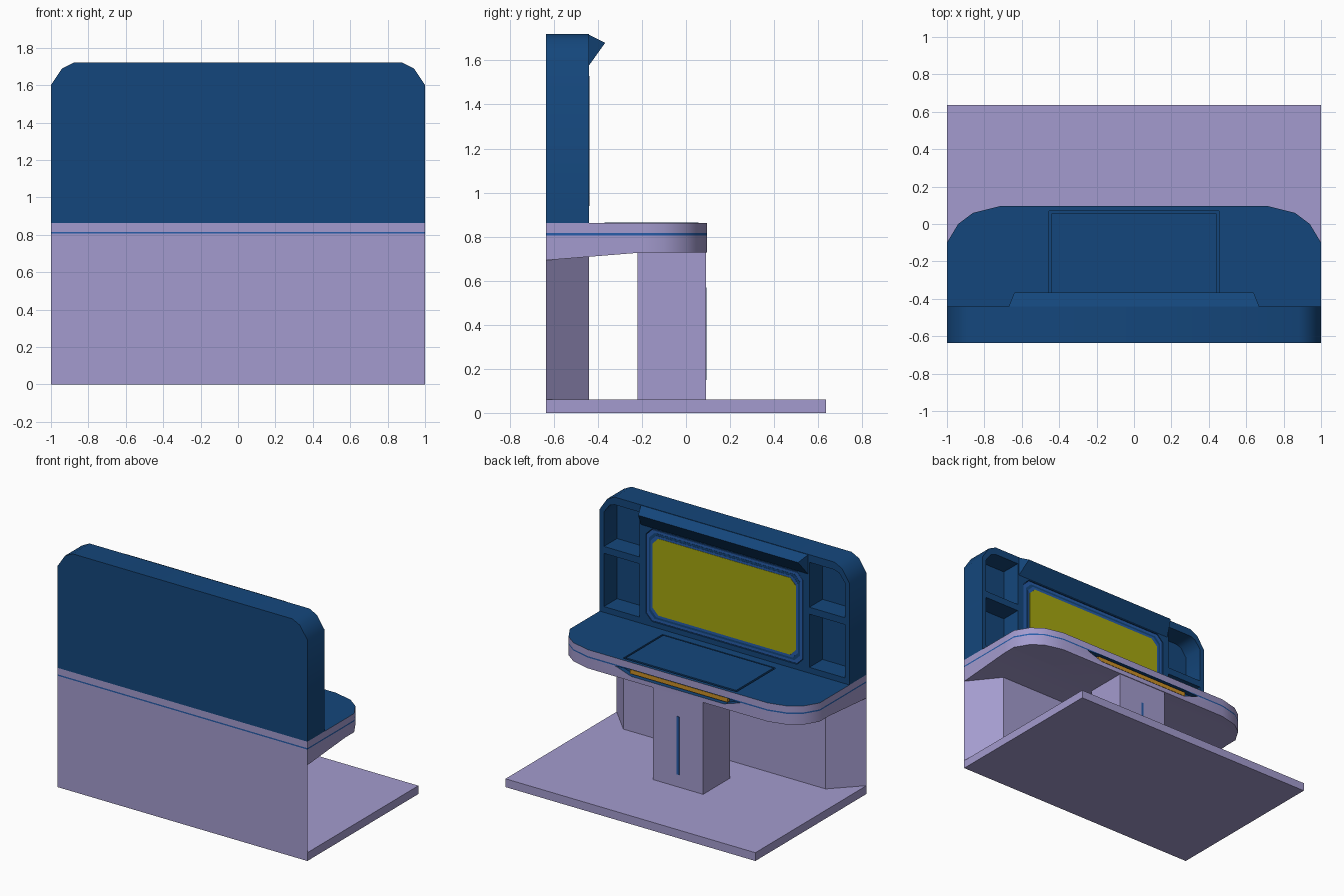
import bpy, bmesh, math

if "Cube" in bpy.data.objects:
    bpy.data.objects.remove(bpy.data.objects["Cube"])


def material(name, rgb):
    m = bpy.data.materials.new(name)
    m.diffuse_color = (*rgb, 1)
    m.use_nodes = True
    m.node_tree.nodes["Principled BSDF"].inputs["Base Color"].default_value = m.diffuse_color
    return m


LILAC = material("lilac", (0.37, 0.33, 0.62))
BLUE = material("deep_blue", (0.007, 0.062, 0.2))
TRIM = material("trim_blue", (0.02, 0.11, 0.4))
YELLOW = material("screen_yellow", (0.38, 0.39, 0.005))
ORANGE = material("orange", (0.6, 0.28, 0.02))


def finish(name, bm, *mats):
    bmesh.ops.recalc_face_normals(bm, faces=bm.faces)
    me = bpy.data.meshes.new(name)
    bm.to_mesh(me)
    bm.free()
    ob = bpy.data.objects.new(name, me)
    bpy.context.collection.objects.link(ob)
    for m in mats:
        me.materials.append(m)
    return ob


def prism(name, pts, lo, hi, axis, mat):
    """Extrude a flat outline along y (outline in x,z) or z (outline in x,y)."""
    bm = bmesh.new()
    place = (lambda p, d: (p[0], d, p[1])) if axis == 'y' else (lambda p, d: (*p, d))
    a, b = [[bm.verts.new(place(p, d)) for p in pts] for d in (lo, hi)]
    n = len(pts)
    bm.faces.new(a)
    bm.faces.new(b)
    for i in range(n):
        bm.faces.new((a[i], a[(i + 1) % n], b[(i + 1) % n], b[i]))
    return finish(name, bm, mat)


def box(name, x0, x1, y0, y1, z0, z1, mat):
    return prism(name, [(x0, y0), (x1, y0), (x1, y1), (x0, y1)], z0, z1, 'z', mat)


def mirrored(half):
    """Complete a right-hand outline with its mirror image."""
    return half + [(-x, v) for x, v in reversed(half)]


def chamfered(w, z0, z1, c):
    return mirrored([(w - c, z0), (w, z0 + c), (w, z1 - c), (w - c, z1)])


def select(ob):
    bpy.ops.object.select_all(action='DESELECT')
    ob.select_set(True)
    bpy.context.view_layer.objects.active = ob


def cut(ob, cutter):
    mod = ob.modifiers.new("cut", 'BOOLEAN')
    mod.operation = 'DIFFERENCE'
    mod.solver = 'EXACT'
    mod.material_mode = 'TRANSFER'
    mod.object = cutter
    cutter.hide_render = True
    select(ob)
    bpy.ops.object.modifier_apply(modifier=mod.name)
    bpy.data.objects.remove(cutter)


def smooth(ob, angle):
    select(ob)
    bpy.ops.object.shade_smooth_by_angle(angle=math.radians(angle))


# Floor plate, pedestal and back wall with slanted ends
box("base_plate", -1, 1, -0.635, 0.635, 0, 0.06, LILAC)
box("pedestal", -0.2, 0.2, -0.22, 0.09, 0.058, 0.735, LILAC)
box("pedestal_light", -0.009, 0.009, 0.08, 0.093, 0.15, 0.57, TRIM)
wall = prism("back_wall", mirrored([(1, -0.635), (0.81, -0.44)]), 0.055, 0.693, 'z', LILAC)
for v in wall.data.vertices:
    if v.co.y > -0.5 and v.co.z > 0.5:
        v.co.z = 0.72

# Desk slab: rings of one outline, with sloping underside and a thin blue stripe
outline = mirrored([(1, -0.635), (1, -0.2), (1, -0.1), (0.94, 0), (0.86, 0.06), (0.72, 0.095)])
n = len(outline)
bm = bmesh.new()
rings = []
for z in (None, 0.806, 0.816, 0.863):
    rings.append([bm.verts.new((x, y, z or 0.728 - 0.035 * max(0, -0.2 - y) / 0.435))
                  for x, y in outline])
for k in range(3):
    for i in range(n):
        j = (i + 1) % n
        f = bm.faces.new((rings[k][i], rings[k][j], rings[k + 1][j], rings[k + 1][i]))
        f.material_index = 1 if k == 1 else 0
bottom = rings[0]
bm.faces.new(bottom[1:n - 1])
bm.faces.new((bottom[0], bottom[1], bottom[n - 2], bottom[n - 1]))
bm.faces.new(rings[3]).material_index = 2
desk = finish("desk", bm, LILAC, TRIM, BLUE)

# Work pad set into a groove, and the slot in the desk's user-side edge
cut(desk, box("pad_cutter", -0.455, 0.455, -0.38, 0.07, 0.848, 0.9, BLUE))
cut(desk, prism("slot_cutter", mirrored([(0.37, 0.762), (0.5, 0.804), (0.37, 0.812)]),
                0.06, 0.15, 'y', BLUE))
smooth(desk, 40)
box("work_pad", -0.441, 0.441, -0.37, 0.056, 0.846, 0.864, BLUE)
box("slot_light", -0.39, 0.39, 0.055, 0.082, 0.773, 0.803, ORANGE)

# Upper console with clipped top corners
console = prism("console", mirrored([(1, 0.863), (1, 1.6), (0.94, 1.69), (0.88, 1.72)]),
                -0.635, -0.44, 'y', BLUE)

# Two niches on each side and a recess for the screen
upper = [(0.68, 1.34), (0.965, 1.34), (0.965, 1.59), (0.92, 1.65), (0.88, 1.665), (0.68, 1.665)]
lower = [(0.68, 0.905), (0.965, 0.905), (0.965, 1.29), (0.68, 1.29)]
for s in (-1, 1):
    for niche in (upper, lower):
        cut(console, prism("niche_cutter", [(s * x, z) for x, z in niche],
                           -0.59, -0.4, 'y', BLUE))
cut(console, prism("screen_cutter", chamfered(0.63, 0.9, 1.57, 0.05), -0.475, -0.4, 'y', BLUE))
smooth(console, 40)

# Screen built from stepped plates inside the recess
for name, w, inset, front, mat in (("screen_bezel", 0.625, 0.005, -0.442, TRIM),
                                   ("screen_gap", 0.605, 0.025, -0.4405, BLUE),
                                   ("screen_rim", 0.59, 0.04, -0.439, TRIM),
                                   ("screen", 0.573, 0.057, -0.437, YELLOW)):
    prism(name, chamfered(w, 0.9 + inset, 1.57 - inset, 0.045), -0.48, front, 'y', mat)

# Wedge-shaped hood above the screen, with slanted ends
bm = bmesh.new()
ends = [[bm.verts.new((s * x, y, z)) for x, y, z in
         ((0.67, -0.442, 1.718), (0.64, -0.367, 1.68), (0.67, -0.442, 1.575))] for s in (-1, 1)]
for e in ends:
    bm.faces.new(e)
for i in range(3):
    j = (i + 1) % 3
    bm.faces.new((ends[0][i], ends[0][j], ends[1][j], ends[1][i]))
finish("screen_hood", bm, BLUE)
